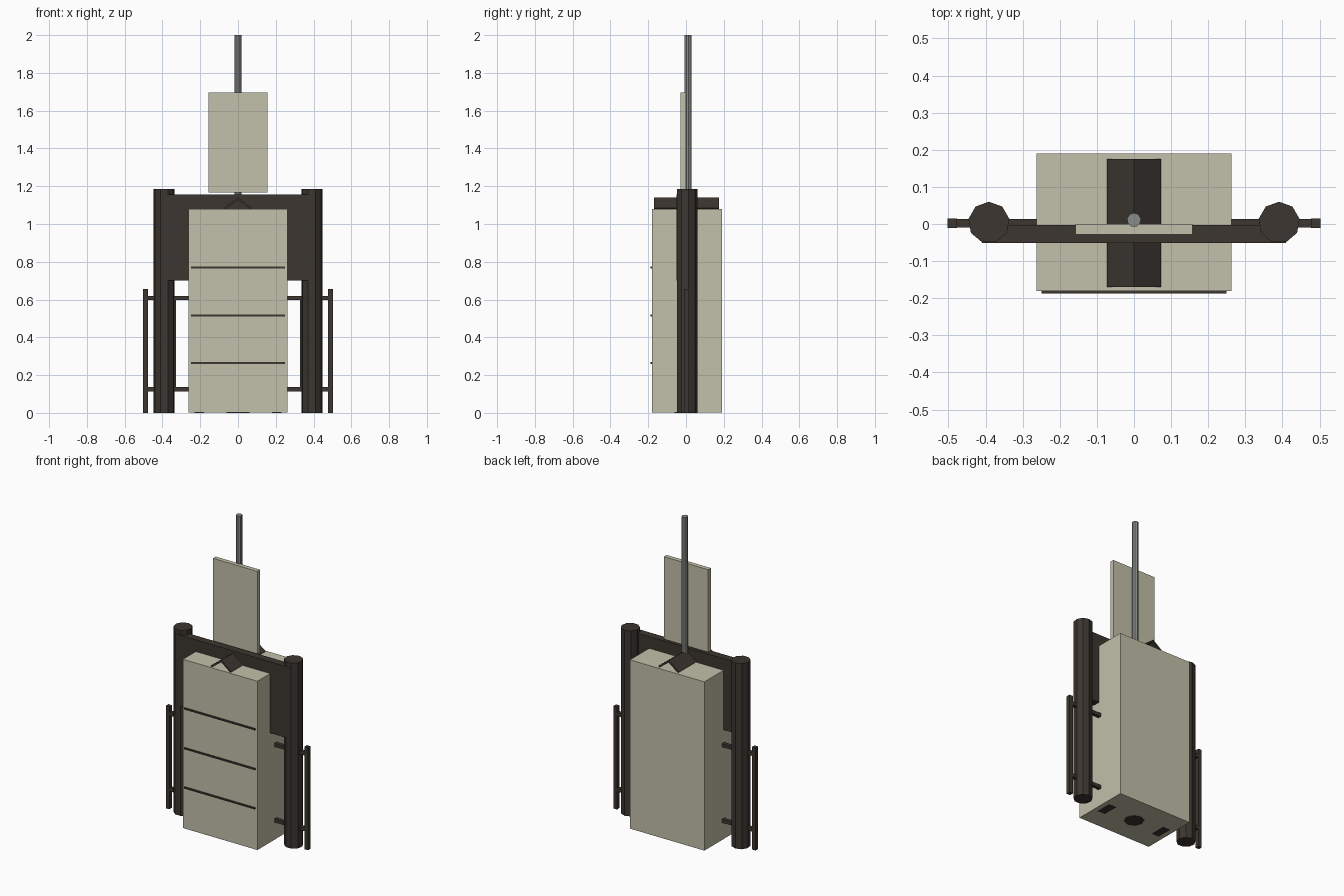
import bpy
import bmesh
from mathutils import Matrix, Vector

cube = bpy.data.objects.get("Cube")
if cube:
    bpy.data.objects.remove(cube, do_unlink=True)


def material(name, rgb):
    m = bpy.data.materials.new(name)
    m.use_nodes = True
    m.diffuse_color = (*rgb, 1)
    bsdf = next(n for n in m.node_tree.nodes if n.type == 'BSDF_PRINCIPLED')
    bsdf.inputs["Base Color"].default_value = (*rgb, 1)
    return m


beige = material("pale beige", (0.54, 0.53, 0.40))
brown = material("dark brown", (0.045, 0.037, 0.03))
grey = material("steel grey", (0.25, 0.27, 0.245))


def finish(name, bm, mat):
    bmesh.ops.recalc_face_normals(bm, faces=bm.faces[:])
    mesh = bpy.data.meshes.new(name)
    bm.to_mesh(mesh)
    bm.free()
    mesh.materials.append(mat)
    obj = bpy.data.objects.new(name, mesh)
    bpy.context.scene.collection.objects.link(obj)
    return obj


def box(name, mat, x, y, z):
    """Box spanning the given (low, high) pairs."""
    bm = bmesh.new()
    spans = (x, y, z)
    size = [b - a for a, b in spans]
    centre = Vector([(a + b) / 2 for a, b in spans])
    bmesh.ops.create_cube(bm, size=1, matrix=Matrix.Translation(centre) @ Matrix.Diagonal((*size, 1)))
    return finish(name, bm, mat)


def post(name, mat, x, y, radius, z, sides=9):
    """Upright faceted post with one edge facing the back."""
    bm = bmesh.new()
    bmesh.ops.create_cone(bm, cap_ends=True, segments=sides, radius1=radius, radius2=radius,
                          depth=z[1] - z[0], matrix=Matrix.Translation((x, y, sum(z) / 2)))
    return finish(name, bm, mat)


# Cabinet with three grooves across the front
box("cabinet", beige, (-0.263, 0.263), (-0.18, 0.19), (0.002, 1.08))
for i, z in enumerate((0.265, 0.516, 0.77)):
    box(f"front_strip_{i + 1}", brown, (-0.249, 0.249), (-0.187, -0.179), (z - 0.005, z + 0.005))

# Dark patches under the cabinet
post("base_centre_patch", brown, 0, 0, 0.06, (0, 0.004), 8)

# Back panel joining the two columns
box("cross_panel", brown, (-0.41, 0.41), (-0.051, -0.003), (0.70, 1.155))

# Columns, side rails and inner bars on both sides
for side, s in (("left", 1), ("right", -1)):
    def span(a, b):
        return tuple(sorted((s * a, s * b)))
    post(f"{side}_column", brown, s * 0.391, 0.004, 0.056, (0, 1.185))
    box(f"{side}_rail", brown, span(0.477, 0.502), (-0.011, 0.015), (0, 0.655))
    box(f"{side}_inner_bar", brown, span(0.327, 0.34), (-0.004, 0.008), (0.125, 0.61))
    for level, z in (("lower", 0.125), ("upper", 0.608)):
        box(f"{side}_{level}_bracket", brown, span(0.25, 0.48), (-0.009, 0.014), (z - 0.011, z + 0.011))
    box(f"{side}_base_patch", brown, span(0.18, 0.23), (-0.05, 0.05), (0, 0.004))

# Thin folded ridge cap on top of the cabinet
bm = bmesh.new()
profile = [(-0.073, 1.085), (0, 1.14), (0.073, 1.085), (0.066, 1.078), (0, 1.127), (-0.066, 1.078)]
face = bm.faces.new([bm.verts.new((x, -0.17, z)) for x, z in profile])
extruded = bmesh.ops.extrude_face_region(bm, geom=[face])["geom"]
bmesh.ops.translate(bm, vec=(0, 0.345, 0), verts=[v for v in extruded if isinstance(v, bmesh.types.BMVert)])
finish("ridge_cap", bm, brown)

# Mast with the upper sign board in front of it
post("mast", grey, 0, 0.011, 0.019, (1.05, 2.0))
box("sign_board", beige, (-0.157, 0.157), (-0.028, 0.0), (1.168, 1.695))
